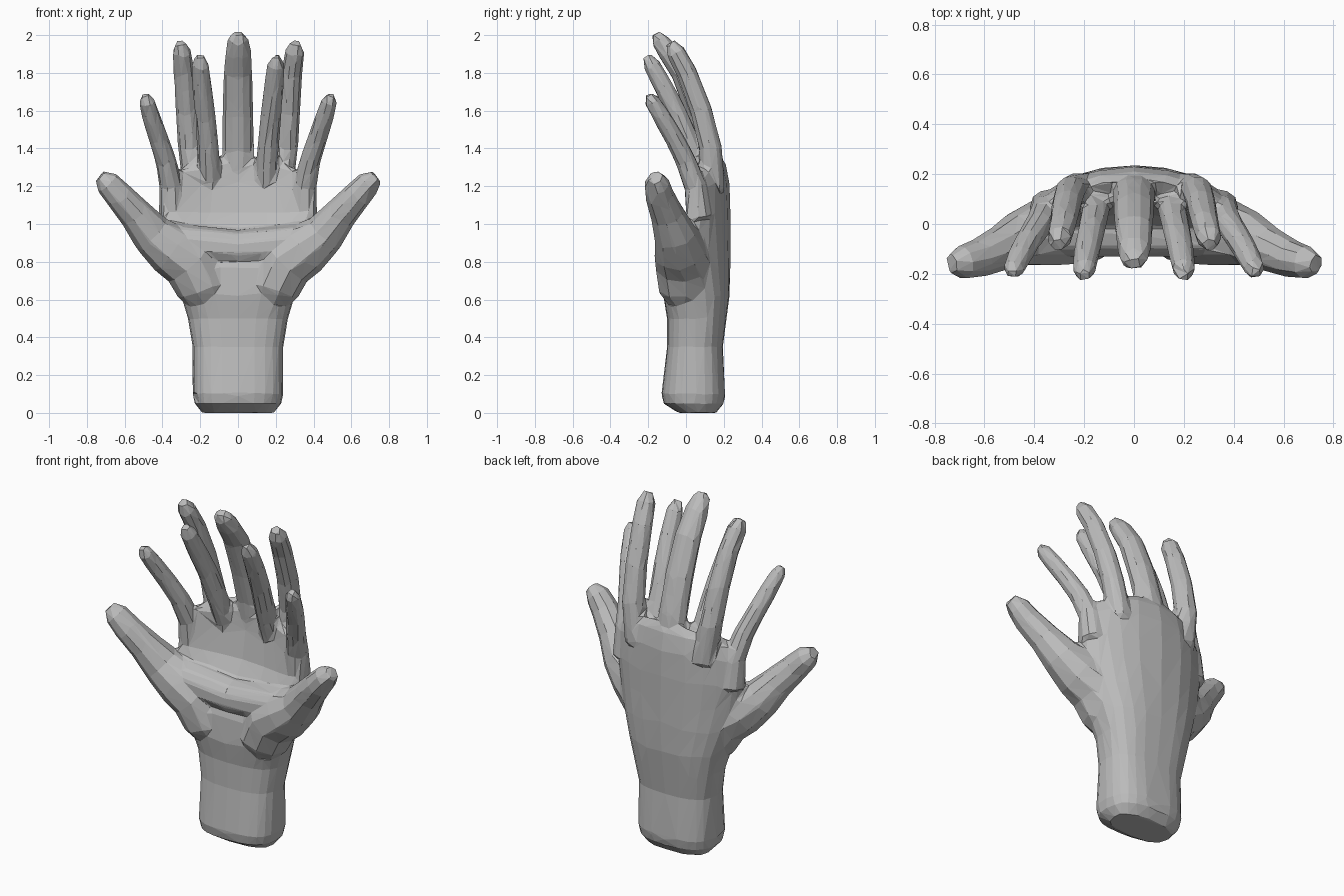
import bpy, bmesh
from math import cos, sin, pi, copysign
from mathutils import Vector

old = bpy.data.objects.get("Cube")
if old:
    bpy.data.objects.remove(old)

skin = bpy.data.materials.new("plain_grey")
skin.use_nodes = True
skin.diffuse_color = (0.5, 0.5, 0.5, 1)
skin.node_tree.nodes["Principled BSDF"].inputs["Base Color"].default_value = (0.5, 0.5, 0.5, 1)

bm = bmesh.new()


def loft(rings):
    """Skin a list of closed rings and cap both ends."""
    rows = [[bm.verts.new(p) for p in ring] for ring in rings]
    n = len(rows[0])
    for a, b in zip(rows, rows[1:]):
        for i in range(n):
            j = (i + 1) % n
            bm.faces.new((a[i], a[j], b[j], b[i]))
    bm.faces.new(rows[0][::-1])
    bm.faces.new(rows[-1])


def palm_ring(z, w, back, front, arch, droop, n=24):
    """Rounded box section, bent forward and dropped towards its sides."""
    ring = []
    for i in range(n):
        c, s = cos(2 * pi * i / n), sin(2 * pi * i / n)
        cx, sy = (copysign(abs(v) ** 0.75, v) for v in (c, s))
        y = (back + front) / 2 + sy * (back - front) / 2 - arch * cx * cx
        ring.append((w * cx, y, z - droop * cx * cx))
    return ring


def tube(path, side=1, flat=1.0, n=10):
    """Tapered limb through (x, y, z, radius) points."""
    pts = [Vector((side * x, y, z)) for x, y, z, r in path]
    rings = []
    for k, p in enumerate(pts):
        d = (pts[min(k + 1, len(pts) - 1)] - pts[max(k - 1, 0)]).normalized()
        u = d.cross(Vector((0, 1, 0))).normalized()
        v = u.cross(d)
        r = path[k][3]
        rings.append([p + u * r * cos(2 * pi * i / n) + v * r * flat * sin(2 * pi * i / n)
                      for i in range(n)])
    loft(rings)


# Wrist and palm: z, half width, back, front, arch, droop
sections = [
    (0.0, 0.19, 0.16, -0.04, 0, 0),
    (0.05, 0.23, 0.2, -0.12, 0, 0),
    (0.1, 0.24, 0.21, -0.13, 0, 0),
    (0.35, 0.24, 0.195, -0.1, 0, 0),
    (0.5, 0.265, 0.215, -0.1, 0, 0),
    (0.62, 0.3, 0.23, -0.12, 0.01, 0),
    (0.77, 0.35, 0.235, -0.11, 0.04, 0),
    (0.92, 0.39, 0.235, -0.04, 0.08, 0),
    (1.06, 0.41, 0.235, 0.04, 0.1, 0),
    (1.22, 0.4, 0.23, 0.07, 0.11, 0.03),
    (1.32, 0.37, 0.21, 0.08, 0.1, 0.06),
    (1.37, 0.32, 0.18, 0.1, 0.08, 0.09),
]
loft([palm_ring(*s) for s in sections])

# Heel of the palm joining both thumb mounds
tube([(x, -0.035, 0.87 + 0.1 * abs(x), 0.1) for x in (-0.4, -0.2, 0, 0.2, 0.4)])

# Middle finger
tube([(0, 0.15, 1.2, 0.09), (0, 0.12, 1.4, 0.084), (0, 0.06, 1.6, 0.082),
      (0, -0.02, 1.8, 0.077), (0, -0.1, 1.92, 0.07), (0, -0.145, 1.98, 0.055),
      (0, -0.16, 2.01, 0.03)], flat=0.8)

thumb = [(0.15, 0.03, 0.55, 0.09), (0.18, 0, 0.67, 0.15), (0.25, -0.01, 0.8, 0.158),
         (0.36, -0.035, 0.87, 0.14), (0.46, -0.06, 0.95, 0.112), (0.54, -0.1, 1.05, 0.09),
         (0.63, -0.14, 1.15, 0.077), (0.69, -0.155, 1.215, 0.068), (0.735, -0.16, 1.25, 0.038)]
outer_finger = [(0.35, 0.07, 1.03, 0.07), (0.355, 0.05, 1.2, 0.062), (0.38, 0, 1.33, 0.056),
                (0.42, -0.06, 1.45, 0.052), (0.46, -0.13, 1.57, 0.049),
                (0.483, -0.18, 1.65, 0.042), (0.49, -0.2, 1.685, 0.022)]
back_finger = [(0.22, 0.14, 1.18, 0.07), (0.255, 0.13, 1.4, 0.063), (0.27, 0.08, 1.6, 0.06),
               (0.285, 0.005, 1.8, 0.056), (0.3, -0.055, 1.91, 0.052), (0.305, -0.085, 1.96, 0.028)]
front_finger = [(0.15, 0.11, 1.2, 0.06), (0.155, 0.05, 1.35, 0.058), (0.172, -0.03, 1.55, 0.056),
                (0.19, -0.115, 1.72, 0.053), (0.2, -0.18, 1.84, 0.047), (0.202, -0.21, 1.89, 0.025)]

# Mirrored thumbs and fingers
for side in (1, -1):
    for limb in (thumb, outer_finger, back_finger, front_finger):
        tube(limb, side)

bmesh.ops.recalc_face_normals(bm, faces=bm.faces)
mesh = bpy.data.meshes.new("hand")
bm.to_mesh(mesh)
bm.free()
mesh.materials.append(skin)
hand = bpy.data.objects.new("hand", mesh)
bpy.context.scene.collection.objects.link(hand)

# Fuse the parts, soften the joins, then reduce to broad flat facets
fuse = hand.modifiers.new("fuse", "REMESH")
fuse.mode = "VOXEL"
fuse.voxel_size = 0.011
soften = hand.modifiers.new("soften", "SMOOTH")
soften.factor = 0.5
soften.iterations = 6
facet = hand.modifiers.new("facet", "DECIMATE")
facet.ratio = 0.02
facet.use_symmetry = True
facet.symmetry_axis = "X"
